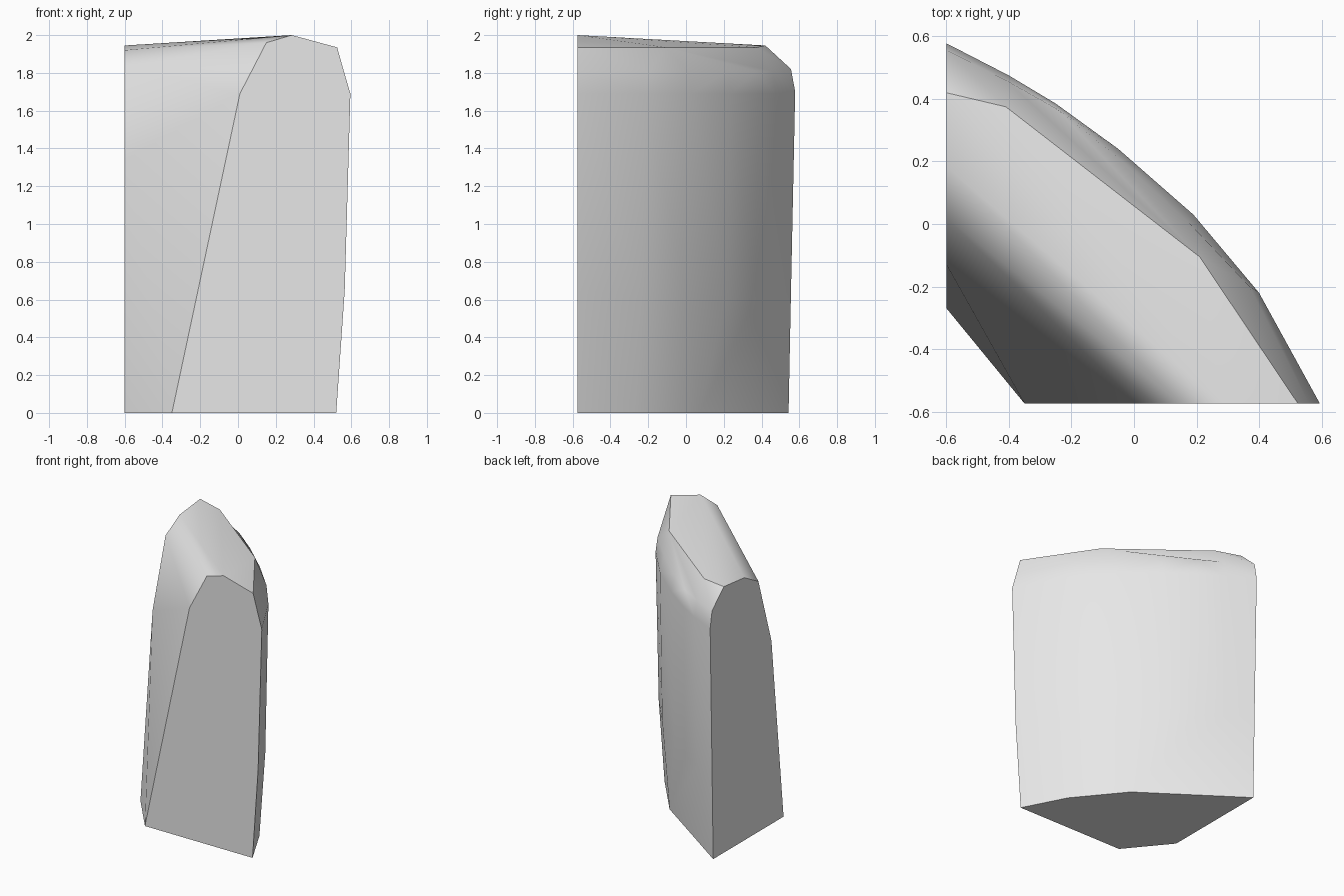
import bpy, bmesh, math

cube = bpy.data.objects.get("Cube")
if cube:
    bpy.data.objects.remove(cube, do_unlink=True)

FRONT, SIDE = -0.575, -0.6   # planes of the two flat cut ends


def row(start, middle, end):
    """Line along the wall: (x, z) on the front cut, (x, y, z) points, (y, z) on the side cut."""
    return [(start[0], FRONT, start[1]), *middle, (SIDE, *end)]


def level(z, points):
    return [(x, y, z) for x, y in points]


# Lines running along the wall, in order from inner foot over the top to outer foot
rows = [
    row((-0.35, 0), [], (-0.27, 0)),                 # inner foot
    row((0.01, 1.69), [], (-0.13, 1.34)),            # inner shoulder
    row((0.15, 1.96), [], (0.02, 1.83)),             # inner top edge
    row((0.285, 2), [], (0.183, 1.92)),              # ridge
    row((0.525, 1.935), level(1.935, [(0.21, -0.105), (-0.41, 0.375)]), (0.42, 1.945)),
    row((0.56, 1.81), level(1.81, [(0.37, -0.2), (0.17, 0.01), (-0.06, 0.22),
                                   (-0.25, 0.37), (-0.41, 0.46)]), (0.556, 1.82)),
    row((0.595, 1.69), level(1.69, [(0.4, -0.22), (0.19, 0.03), (-0.05, 0.24),
                                    (-0.25, 0.385), (-0.4, 0.475)]), (0.578, 1.7)),
    row((0.565, 0.65), level(0.6, [(0.385, -0.235), (0.185, 0.01), (-0.06, 0.217),
                                   (-0.25, 0.367), (-0.41, 0.457)]), (0.556, 0.65)),
    row((0.52, 0), level(0, [(0.36, -0.267), (0.085, 0.068)]), (0.543, 0)),
]

bm = bmesh.new()
lines = [[bm.verts.new(p) for p in r] for r in rows]


def travel(line):
    """Fraction of the line's length at each of its points."""
    total, out = 0, [0]
    for p, q in zip(line, line[1:]):
        total += (q.co - p.co).length
        out.append(total)
    return [d / total for d in out]


def bridge(a, b):
    """Skin two lines that may have different numbers of points."""
    ta, tb, i, j = travel(a), travel(b), 0, 0
    while i < len(a) - 1 or j < len(b) - 1:
        if i == len(a) - 1 or (j < len(b) - 1 and tb[j + 1] <= ta[i + 1] + 0.001):
            bm.faces.new((a[i], b[j], b[j + 1]))
            j += 1
        else:
            bm.faces.new((a[i], b[j], a[i + 1]))
            i += 1


for a, b in zip(lines, lines[1:]):
    bridge(a, b)

# Flat cut ends and underside
bm.faces.new([line[0] for line in lines])
bm.faces.new([line[-1] for line in lines])
bm.faces.new(lines[0] + lines[-1][::-1])
bmesh.ops.recalc_face_normals(bm, faces=bm.faces)

mesh = bpy.data.meshes.new("wall_segment")
bm.to_mesh(mesh)
bm.free()
wall = bpy.data.objects.new("wall_segment", mesh)
bpy.context.collection.objects.link(wall)

# Plain grey stone
stone = bpy.data.materials.new("light_grey")
stone.use_nodes = True
colour = (0.8, 0.8, 0.8, 1)
stone.diffuse_color = colour
stone.node_tree.nodes["Principled BSDF"].inputs["Base Color"].default_value = colour
mesh.materials.append(stone)

bpy.ops.object.select_all(action="DESELECT")
wall.select_set(True)
bpy.context.view_layer.objects.active = wall
bpy.ops.object.shade_smooth_by_angle(angle=math.radians(33))
